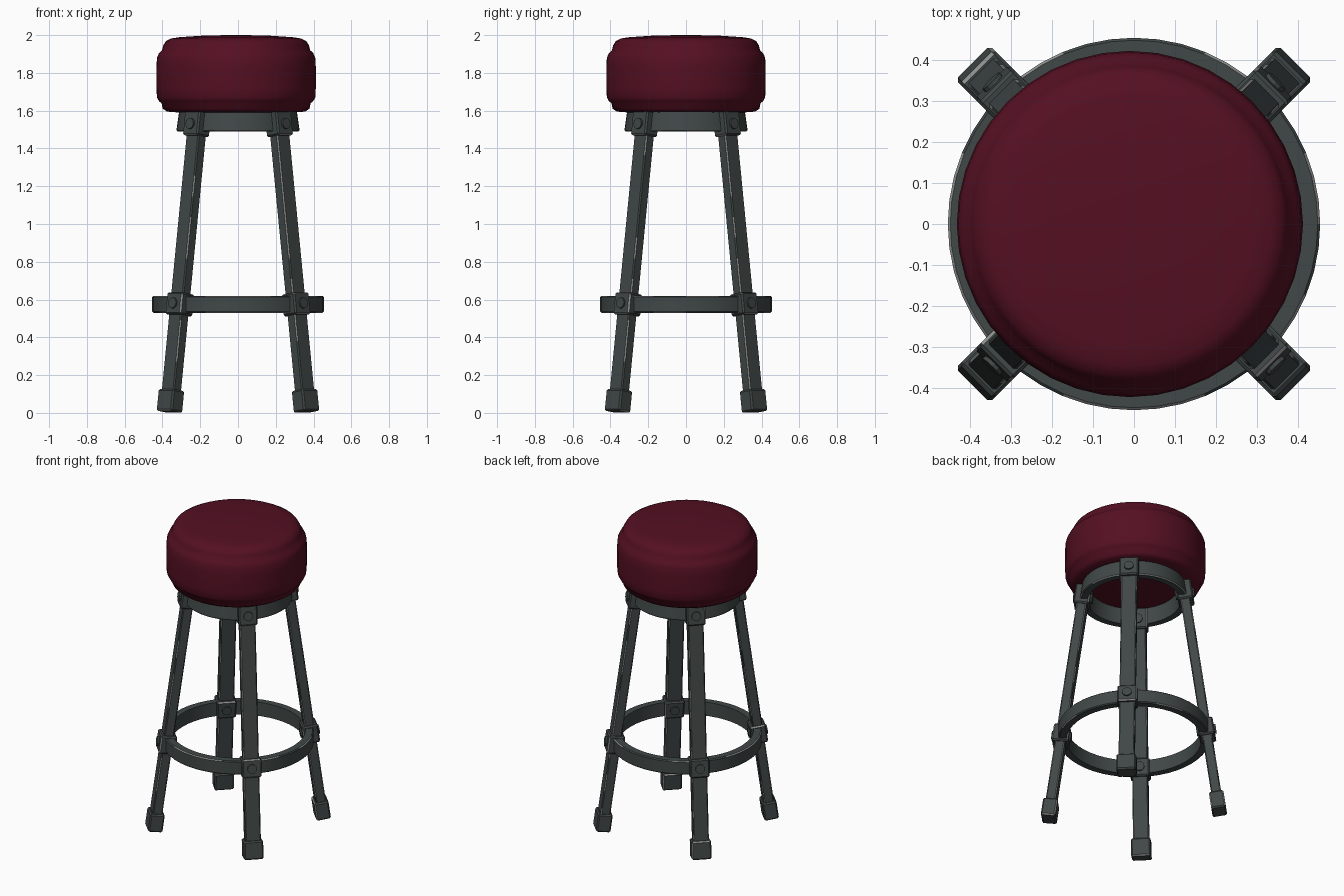
import bpy, bmesh, math, random
from mathutils import Matrix, Vector

if "Cube" in bpy.data.objects:
    bpy.data.objects.remove(bpy.data.objects["Cube"])

random.seed(4)


def material(name, rgb):
    m = bpy.data.materials.new(name)
    m.diffuse_color = (*rgb, 1)
    m.use_nodes = True
    m.node_tree.nodes["Principled BSDF"].inputs["Base Color"].default_value = m.diffuse_color
    return m


CRIMSON = material("crimson leather", (0.090, 0.005, 0.016))
METAL = material("dark metal", (0.052, 0.065, 0.063))
WORN = material("worn metal edge", (0.28, 0.29, 0.28))


def finish(name, bm, mats, angle=None):
    bmesh.ops.recalc_face_normals(bm, faces=bm.faces)
    me = bpy.data.meshes.new(name)
    bm.to_mesh(me)
    bm.free()
    for m in mats:
        me.materials.append(m)
    ob = bpy.data.objects.new(name, me)
    bpy.context.collection.objects.link(ob)
    if angle:
        bpy.ops.object.select_all(action='DESELECT')
        ob.select_set(True)
        bpy.context.view_layer.objects.active = ob
        bpy.ops.object.shade_smooth_by_angle(angle=math.radians(angle))
    return ob


def lathe(name, pts, steps, mats, closed=False, worn_rows=(), angle=40, x=0):
    """Revolve a (radius, height) profile; chosen rows get patchy wear."""
    bm = bmesh.new()
    rings = []
    for r, z in pts:
        rings.append([bm.verts.new((r * math.cos(2 * math.pi * i / steps) + x,
                                    r * math.sin(2 * math.pi * i / steps), z))
                      for i in range(steps)])
    n = len(pts)
    for k in range(n if closed else n - 1):
        worn = False
        a, b = rings[k], rings[(k + 1) % n]
        for i in range(steps):
            j = (i + 1) % steps
            f = bm.faces.new((a[i], a[j], b[j], b[i]))
            if i % 3 == 0:
                worn = k in worn_rows and random.random() < 0.45
            f.material_index = int(worn)
    if not closed:
        bm.faces.new(rings[0])
        bm.faces.new(rings[-1])
    return finish(name, bm, mats, angle)


def hoop(name, r_in, r_out, z0, z1, flare=0, b=0.006):
    """Flat metal band with chamfered edges, wider at the bottom by flare."""
    pts = [(r_in + flare, z0), (r_out + flare - b, z0), (r_out + flare, z0 + b),
           (r_out, z1 - b), (r_out - b, z1), (r_in, z1)]
    return lathe(name, pts, 48, [METAL, WORN], True, (1, 3), 30)


def leg_box(bm, depth, width, z0, z1, bevel, cuts, wear, x=0):
    """Chamfered bar in leg space (x = outward, z = along the leg)."""
    part = bmesh.new()
    bmesh.ops.create_cube(part, size=1, matrix=Matrix.Translation((x, 0, (z0 + z1) / 2))
                          @ Matrix.Diagonal((depth, width, z1 - z0, 1)))
    bmesh.ops.bevel(part, geom=part.edges[:], offset=bevel, segments=1, affect='EDGES')
    for i in range(1, cuts):
        bmesh.ops.bisect_plane(part, geom=part.verts[:] + part.edges[:] + part.faces[:],
                               plane_co=(0, 0, z0 + (z1 - z0) * i / cuts), plane_no=(0, 0, 1))
    part.normal_update()
    for f in part.faces:
        if max(abs(c) for c in f.normal) < 0.95 and random.random() < wear:
            f.material_index = 1
    tmp = bpy.data.meshes.new("tmp")
    part.to_mesh(tmp)
    part.free()
    bm.from_mesh(tmp)
    bpy.data.meshes.remove(tmp)


def bolt(bm, x, z, length):
    bmesh.ops.create_cone(bm, cap_ends=True, segments=12, radius1=0.029, radius2=0.029,
                          depth=length, matrix=Matrix.Translation((x, 0, z))
                          @ Matrix.Rotation(math.pi / 2, 4, 'Y'))


# Padded round seat with a rolled rim above and below
lathe("seat_cushion", [
    (0.30, 1.59), (0.365, 1.595), (0.388, 1.61), (0.395, 1.64), (0.408, 1.65),
    (0.419, 1.67), (0.422, 1.72), (0.422, 1.83), (0.419, 1.88), (0.408, 1.905),
    (0.392, 1.92), (0.386, 1.945), (0.372, 1.968), (0.345, 1.982), (0.30, 1.989),
    (0.18, 1.997), (0.05, 2.0)], 40, [CRIMSON], angle=60, x=-0.01)

# Band under the seat and foot rest band
hoop("seat_band", 0.265, 0.312, 1.49, 1.60, 0.014)
hoop("foot_rest_ring", 0.405, 0.454, 0.53, 0.62)

# Four splayed legs, each with a foot cap, two clamps and through bolts
SLOPE = 0.1375
TILT = math.atan(SLOPE)
K = 1 / math.cos(TILT)
for i, place in enumerate(("back_right", "back_left", "front_left", "front_right")):
    frame = (Matrix.Rotation(math.radians(45 + 90 * i), 4, 'Z')
             @ Matrix.Translation((0.5145, 0, 0)) @ Matrix.Rotation(-TILT, 4, 'Y'))
    parts = {}
    bm = parts["leg_" + place] = bmesh.new()
    leg_box(bm, 0.06, 0.095, 0.05, 1.58 * K, 0.006, 14, 0.5)
    bm = parts["foot_cap_" + place] = bmesh.new()
    leg_box(bm, 0.088, 0.118, 0.006, 0.122, 0.008, 1, 0.25)
    bm = parts["foot_rest_clamp_" + place] = bmesh.new()
    leg_box(bm, 0.098, 0.118, 0.517 * K, 0.632 * K, 0.008, 1, 0.25)
    bolt(bm, 0, 0.575 * K, 0.118)
    bm = parts["seat_clamp_" + place] = bmesh.new()
    leg_box(bm, 0.095, 0.115, 1.465 * K, 1.597 * K, 0.008, 1, 0.25, 0.002)
    bolt(bm, 0.002, 1.525 * K, 0.115)
    for name, bm in parts.items():
        bm.transform(frame)
        finish(name, bm, [METAL, WORN])
